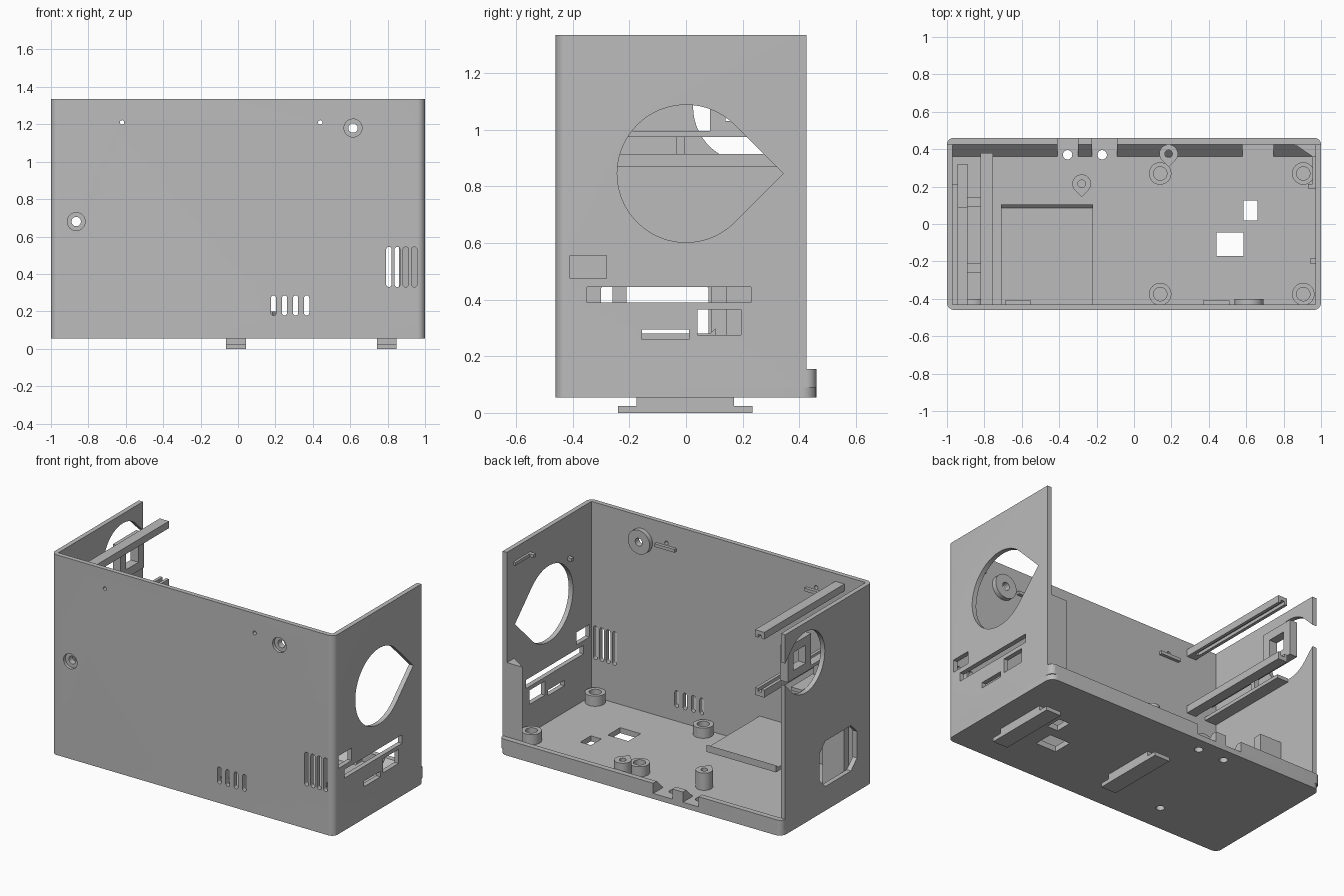
import bpy, bmesh
from math import sin, cos, pi, radians

old = bpy.data.objects.get("Cube")
if old:
    bpy.data.objects.remove(old)

GREY = (0.5, 0.5, 0.5, 1)
grey = bpy.data.materials.new("plain_grey")
grey.use_nodes = True
grey.diffuse_color = GREY
grey.node_tree.nodes["Principled BSDF"].inputs["Base Color"].default_value = GREY


def prism(name, axis, pts, lo, hi):
    """Extrude an outline along one axis; the outline uses the other two."""
    place = {"x": lambda a, b, c: (c, a, b),
             "y": lambda a, b, c: (a, c, b),
             "z": lambda a, b, c: (a, b, c)}[axis]
    bm = bmesh.new()
    rings = [[bm.verts.new(place(a, b, c)) for a, b in pts] for c in (lo, hi)]
    for r in rings:
        bm.faces.new(r)
    n = len(pts)
    for i in range(n):
        j = (i + 1) % n
        bm.faces.new((rings[0][i], rings[0][j], rings[1][j], rings[1][i]))
    bmesh.ops.recalc_face_normals(bm, faces=bm.faces)
    me = bpy.data.meshes.new(name)
    bm.to_mesh(me)
    bm.free()
    me.materials.append(grey)
    ob = bpy.data.objects.new(name, me)
    bpy.context.collection.objects.link(ob)
    return ob


def arc(cx, cy, r, start, end, n=8):
    return [(cx + r * cos(radians(start + (end - start) * i / n)),
             cy + r * sin(radians(start + (end - start) * i / n))) for i in range(n + 1)]


def circle(cx, cy, r, n=32):
    return arc(cx, cy, r, 0, 360 - 360 / n, n - 1)


def rect(a0, a1, b0, b1):
    return [(a0, b0), (a1, b0), (a1, b1), (a0, b1)]


def box(name, x0, x1, y0, y1, z0, z1):
    return prism(name, "z", rect(x0, x1, y0, y1), z0, z1)


def teardrop(cy, cz, r):
    return arc(cy, cz, r, 45, 315, 40) + [(cy + r * 2 ** 0.5, cz)]


def stadium(cx, z0, z1, r):
    return arc(cx, z1 - r, r, 0, 180) + arc(cx, z0 + r, r, 180, 360)


def cut(ob, cutters):
    """Subtract the cutters, bake the result and remove them."""
    for c in cutters:
        m = ob.modifiers.new("cut", "BOOLEAN")
        m.operation, m.solver, m.object = "DIFFERENCE", "EXACT", c
    deps = bpy.context.evaluated_depsgraph_get()
    baked = bpy.data.meshes.new_from_object(ob.evaluated_get(deps))
    ob.modifiers.clear()
    ob.data = baked
    for c in cutters:
        bpy.data.objects.remove(c)


BASE, FLOOR, LIP, TOP = 0.055, 0.09, 0.155, 1.335
BACK, DEEP, T, R = 0.425, 0.46, 0.03, 0.04

# Front and side walls as one U-shaped extrusion
outer = arc(-1 + R, -DEEP + R, R, 180, 270) + arc(1 - R, -DEEP + R, R, 270, 360)
inner = [(1, BACK), (1 - T, BACK), (1 - T, -DEEP + T), (-1 + T, -DEEP + T), (-1 + T, BACK), (-1, BACK)]
walls = prism("walls", "z", outer + inner, FLOOR, TOP)

holes = [prism("c", "x", teardrop(0, 0.845, 0.243), 0.9, 1.1),
         prism("c", "x", teardrop(0.22, 1.08, 0.195), -1.1, -0.9)]
# Ports on the left wall
for y0, y1, z0, z1 in ((-0.41, -0.28, 0.475, 0.555), (-0.35, 0.23, 0.39, 0.445),
                       (0.04, 0.195, 0.275, 0.365), (-0.155, 0.01, 0.26, 0.295)):
    holes.append(box("c", 0.9, 1.1, y0, y1, z0, z1))
# Chamfered socket opening on the right wall
y0, y1, z0, z1, c = -0.3, 0.08, 0.21, 0.5, 0.06
holes.append(prism("c", "x", [(y0 + c, z0), (y1 - c, z0), (y1, z0 + c), (y1, z1 - c),
                              (y1 - c, z1), (y0 + c, z1), (y0, z1 - c), (y0, z0 + c)], -1.1, -0.9))
# Vents, pin holes and counterbored screw holes on the front
for i in range(4):
    holes.append(prism("c", "y", stadium(0.19 + i * 0.059, 0.178, 0.285, 0.014), -0.6, -0.4))
    holes.append(prism("c", "y", stadium(0.807 + i * 0.045, 0.33, 0.545, 0.015), -0.6, -0.4))
SCREWS = ((0.615, 1.18), (-0.865, 0.68))
PINS = (-0.62, 0.44)
for x in PINS:
    holes.append(prism("c", "y", circle(x, 1.21, 0.012, 16), -0.6, -0.4))
for x, z in SCREWS:
    holes.append(prism("c", "y", circle(x, z, 0.048), -0.6, -DEEP + 0.02))
    holes.append(prism("c", "y", circle(x, z, 0.025), -0.6, -0.4))
cut(walls, holes)

# Floor
floor = prism("floor", "z", outer + arc(1 - 0.05, DEEP - 0.05, 0.05, 0, 90)
              + arc(-1 + 0.05, DEEP - 0.05, 0.05, 90, 180), BASE, FLOOR)
holes = [box("c", 0.585, 0.66, 0.02, 0.125, 0, 0.2), box("c", 0.44, 0.585, -0.17, -0.045, 0, 0.2)]
for x, y in ((-0.355, 0.37), (-0.17, 0.37), (-0.43, -0.28)):
    holes.append(prism("c", "z", circle(x, y, 0.025), 0, 0.2))
cut(floor, holes)

# Back lip with two notches, and the sloped fillet behind it
lip = prism("back_lip", "z", [(-1, BACK), (1, BACK)] + arc(1 - 0.034, DEEP - 0.034, 0.034, 0, 90)
            + arc(-1 + 0.034, DEEP - 0.034, 0.034, 90, 180), FLOOR, LIP)
cut(lip, [box("c", -0.41, -0.30, 0.4, 0.5, FLOOR - 0.01, 0.2),
          box("c", -0.225, -0.09, 0.4, 0.5, FLOOR - 0.01, 0.2)])
for x0, x1 in ((-0.97, -0.41), (-0.30, -0.225), (-0.09, 0.58), (0.745, 0.97)):
    prism("lip_fillet", "x", [(0.36, FLOOR), (BACK, FLOOR), (BACK, LIP)], x0, x1)

# Corner gusset beside the left wall
prism("corner_gusset", "z", [(0.86, BACK), (0.97, BACK), (0.97, 0.35)], FLOOR, 0.63)


# Board posts on the floor
def post(x, y, r, hole, top, tail=False):
    pts = circle(x, y, r)
    if tail:
        pts = arc(x, y, r, -45, 225, 24) + [(x, y - r * 2 ** 0.5)]
    p = prism("board_post", "z", pts, FLOOR, top)
    cut(p, [prism("c", "z", circle(x, y, hole), FLOOR - 0.01, top + 0.1)])


for x in (0.14, 0.905):
    for y in (0.27, -0.375):
        post(x, y, 0.06, 0.036, 0.155)
post(0.185, 0.375, 0.05, 0.02, 0.2, True)
post(-0.28, 0.215, 0.05, 0.02, 0.2, True)

# Screw bosses and small tabs behind the front wall
for x, z in SCREWS:
    boss = prism("screw_boss", "y", circle(x, z, 0.077), -0.43, -0.4)
    cut(boss, [prism("c", "y", circle(x, z, 0.025), -0.5, -0.3)])
for x in PINS:
    box("front_tab", x - 0.07, x + 0.07, -0.43, -0.41, 1.175, 1.195)
box("side_tab", 0.94, 0.97, -0.21, -0.185, 1.05, 1.07)
box("side_tab", 0.955, 0.97, 0.2, 0.36, 1.23, 1.25)
box("side_tab", 0.93, 0.97, 0.19, 0.215, 1.23, 1.25)

# Shelf with a raised back edge
box("shelf", -0.71, -0.22, -0.43, 0.105, 0.255, 0.28)
prism("shelf_edge", "x", [(0.085, 0.28), (0.105, 0.28), (0.105, 0.3)], -0.71, -0.22)

# Grooved card rails reaching back from the front wall
for name, z0, z1, g in (("upper_rail", 1.24, 1.285, 1.24), ("lower_rail", 0.868, 0.915, 0.915)):
    rail = box(name, -0.82, -0.755, -0.43, 0.38, z0, z1)
    cut(rail, [box("c", -0.8, -0.775, -0.38, 0.5, g - 0.02, g + 0.02)])

# Window frame and its arm beside the right wall
box("frame_arm", -0.945, -0.89, -0.43, 0.085, 0.975, 0.995)
frame = box("window_frame", -0.945, -0.89, 0.085, 0.32, 0.975, 1.2)
cut(frame, [box("c", -1, -0.8, 0.14, 0.265, 1.03, 1.145)])
box("lower_arm", -0.97, -0.89, -0.43, 0.21, 0.868, 0.89)
box("arm_strut", -0.93, -0.9, -0.035, -0.005, 0.89, 0.975)

# Jambs beside the socket opening
box("socket_jamb", -0.97, -0.82, 0.09, 0.145, FLOOR, 0.5)
box("socket_jamb", -0.97, -0.82, -0.26, -0.21, FLOOR, 0.5)

# Flanged feet
for x0, x1 in ((-0.065, 0.042), (0.742, 0.847)):
    prism("foot", "x", [(-0.24, 0), (0.235, 0), (0.235, 0.025), (0.17, 0.025), (0.17, BASE),
                        (-0.175, BASE), (-0.175, 0.025), (-0.24, 0.025)], x0, x1)

# Smooth the curved parts, keeping edges crisp
for ob in bpy.context.collection.objects:
    if ob.type == "MESH" and grey.name in ob.data.materials:
        ob.select_set(True)
        bpy.context.view_layer.objects.active = ob
bpy.ops.object.shade_smooth_by_angle(angle=radians(30))
